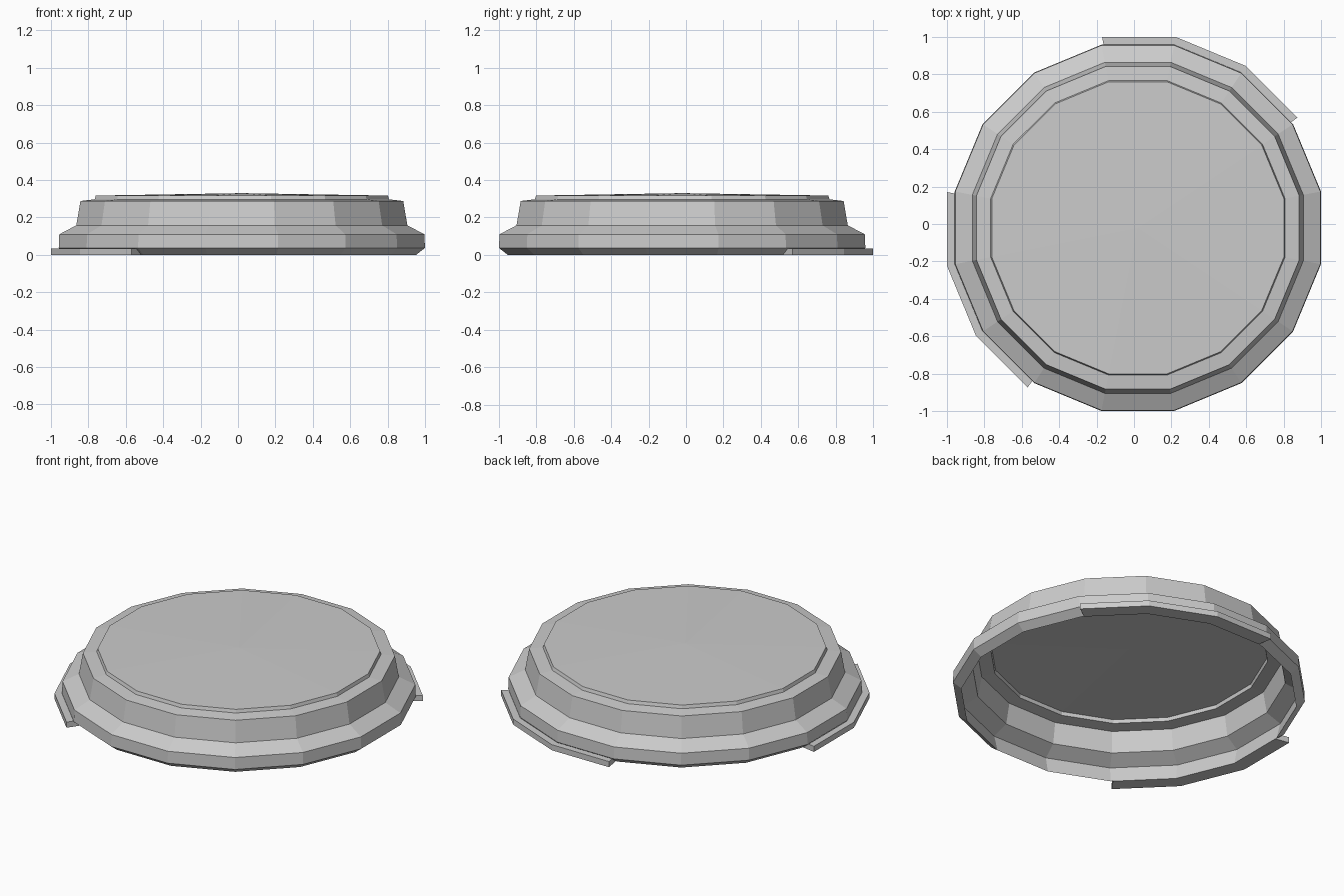
import bpy, bmesh
from math import radians, cos, sin, pi

if "Cube" in bpy.data.objects:
    bpy.data.objects.remove(bpy.data.objects["Cube"])

CX, CY, SIDES = 0.0205, -0.0205, 16
STEP = 2 * pi / SIDES


def ring_point(apothem, angle, z):
    """Point on a 16-sided ring with flat sides facing the axes."""
    off = angle % STEP
    if off > STEP / 2:
        off -= STEP
    r = apothem / cos(off)
    return (CX + r * cos(angle), CY + r * sin(angle), z)


def finish(bm, name):
    bmesh.ops.recalc_face_normals(bm, faces=bm.faces)
    mesh = bpy.data.meshes.new(name)
    bm.to_mesh(mesh)
    bm.free()
    obj = bpy.data.objects.new(name, mesh)
    bpy.context.collection.objects.link(obj)
    return obj


# Lid shell: thin-walled stepped profile (apothem, height), inside then outside
inner = [(0.768, 0.305), (0.772, 0.283), (0.848, 0.275), (0.870, 0.148), (0.955, 0.10)]
outer = [(0.932, 0.0), (0.979, 0.037), (0.976, 0.11), (0.885, 0.158),
         (0.863, 0.288), (0.787, 0.297), (0.781, 0.317)]
profile = inner + outer
bm = bmesh.new()
rings = [[bm.verts.new(ring_point(a, (i + 0.4999) * STEP, z)) for i in range(SIDES)]
         for a, z in profile]
for low, high in zip(rings, rings[1:]):
    for i in range(SIDES):
        j = (i + 1) % SIDES
        bm.faces.new((low[i], low[j], high[j], high[i]))
# Slightly domed top and the ceiling under it
for ring, z in ((rings[-1], 0.33), (rings[0], 0.315)):
    centre = bm.verts.new((CX, CY, z))
    for i in range(SIDES):
        bm.faces.new((ring[i], ring[(i + 1) % SIDES], centre))
finish(bm, "lid_shell")


# Rim tabs: thin flanges following three sides of the rim
def rim_tab(name, mirrored):
    bm = bmesh.new()
    section = [(0.979, 0.035), (0.932, 0.0), (1.0205, 0.0), (1.0205, 0.035)]
    cuts = []
    for deg in (100.6, 78.75, 56.25, 34.6):
        pts = [ring_point(a, radians(deg), z) for a, z in section]
        if mirrored:
            pts = [(-y, -x, z) for x, y, z in pts]
        cuts.append([bm.verts.new(p) for p in pts])
    for a, b in zip(cuts, cuts[1:]):
        for i in range(4):
            j = (i + 1) % 4
            bm.faces.new((a[i], a[j], b[j], b[i]))
    bm.faces.new(cuts[0])
    bm.faces.new(cuts[-1])
    return finish(bm, name)


rim_tab("back_tab", False)
rim_tab("left_tab", True)
